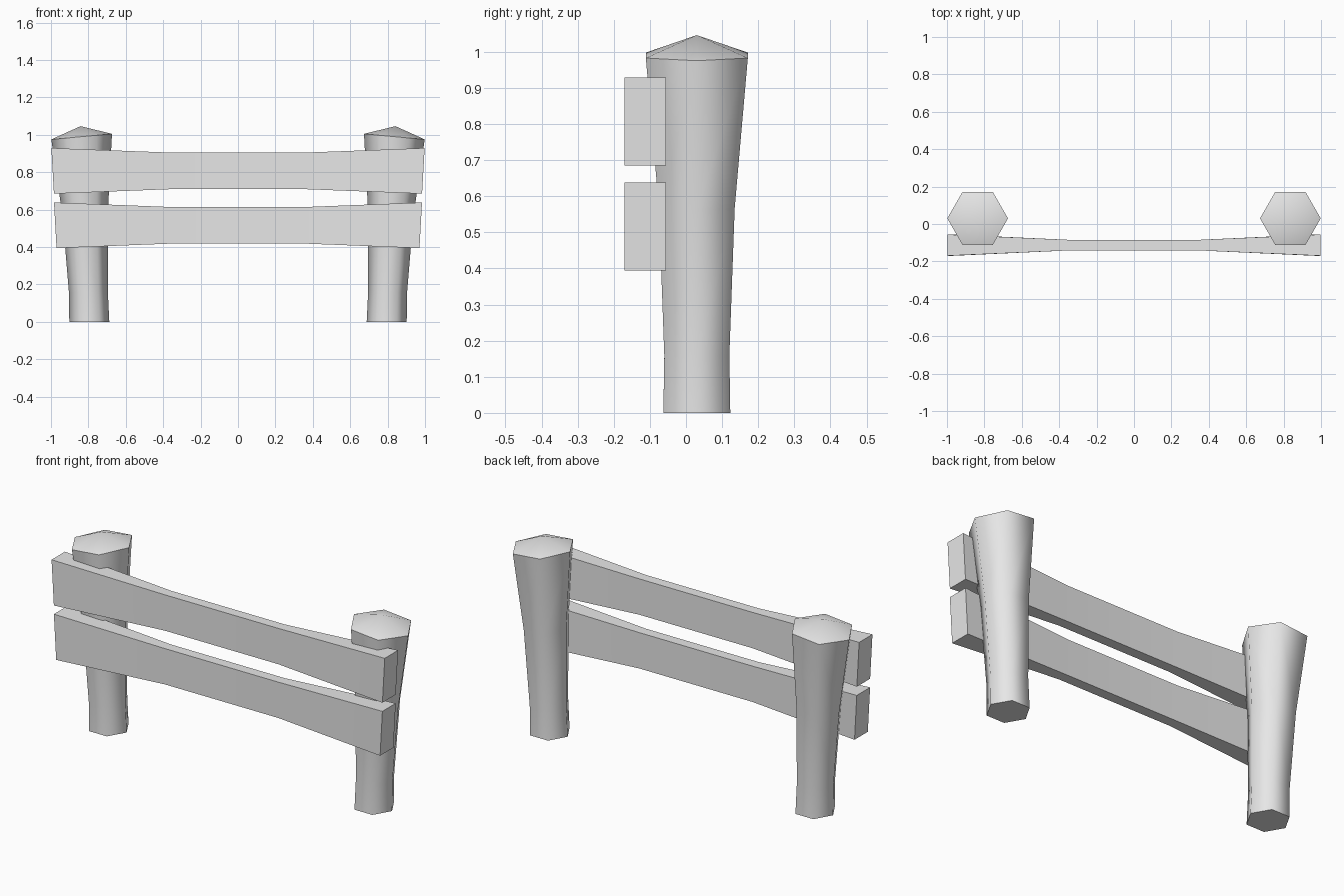
import bpy, bmesh
from math import cos, sin, pi, radians

cube = bpy.data.objects.get("Cube")
if cube:
    bpy.data.objects.remove(cube, do_unlink=True)

grey = bpy.data.materials.new("plain grey")
grey.use_nodes = True
grey.diffuse_color = (0.8, 0.8, 0.8, 1)
grey.node_tree.nodes["Principled BSDF"].inputs["Base Color"].default_value = (0.8, 0.8, 0.8, 1)


def loft(name, rings, apex, smooth_angle):
    """Skin a stack of equal rings; close the start flat and the end flat or to an apex."""
    bm = bmesh.new()
    loops = [[bm.verts.new(p) for p in ring] for ring in rings]
    n = len(loops[0])
    for low, high in zip(loops, loops[1:]):
        for i in range(n):
            j = (i + 1) % n
            bm.faces.new((low[i], low[j], high[j], high[i]))
    bm.faces.new(loops[0])
    if apex:
        tip = bm.verts.new(apex)
        for i in range(n):
            bm.faces.new((loops[-1][i], loops[-1][(i + 1) % n], tip))
    else:
        bm.faces.new(loops[-1])
    bmesh.ops.recalc_face_normals(bm, faces=bm.faces)
    mesh = bpy.data.meshes.new(name)
    bm.to_mesh(mesh)
    bm.free()
    obj = bpy.data.objects.new(name, mesh)
    bpy.context.collection.objects.link(obj)
    mesh.materials.append(grey)
    bpy.ops.object.select_all(action='DESELECT')
    obj.select_set(True)
    bpy.context.view_layer.objects.active = obj
    bpy.ops.object.shade_smooth_by_angle(angle=radians(smooth_angle))
    return obj


# Posts: flared hexagons leaning outwards, with a shallow pointed cap
POST_Y = 0.03
SECTIONS = [  # centre x, height, radius, tilt
    (0.795, 0.0, 0.107, 0.0),
    (0.80, 0.16, 0.104, 0.03),
    (0.817, 0.57, 0.121, 0.06),
    (0.836, 0.99, 0.163, 0.092),
]


def post(name, side):
    rings = []
    for cx, z, r, tilt in SECTIONS:
        ring = []
        for i in range(6):
            a = i * pi / 3
            ring.append((side * (cx + r * cos(a) * cos(tilt)),
                         POST_Y + r * sin(a),
                         z - r * cos(a) * sin(tilt)))
        rings.append(ring)
    loft(name, rings, (side * 0.842, POST_Y, 1.046), 65)


post("left_post", 1)
post("right_post", -1)


# Rails: planks that thin towards the middle, with slanted ends
def rail(name, z, reach):
    rings = []
    for x, thick, half in ((-reach, 0.057, 0.122), (-0.34, 0.028, 0.097),
                           (0.34, 0.028, 0.097), (reach, 0.057, 0.122)):
        slant = 0.007 * x if abs(x) == reach else 0
        rings.append([(x + slant * v, -0.113 + thick * u, z + half * v)
                      for u, v in ((-1, -1), (1, -1), (1, 1), (-1, 1))])
    loft(name, rings, None, 30)


rail("upper_rail", 0.807, 0.991)
rail("lower_rail", 0.516, 0.977)
